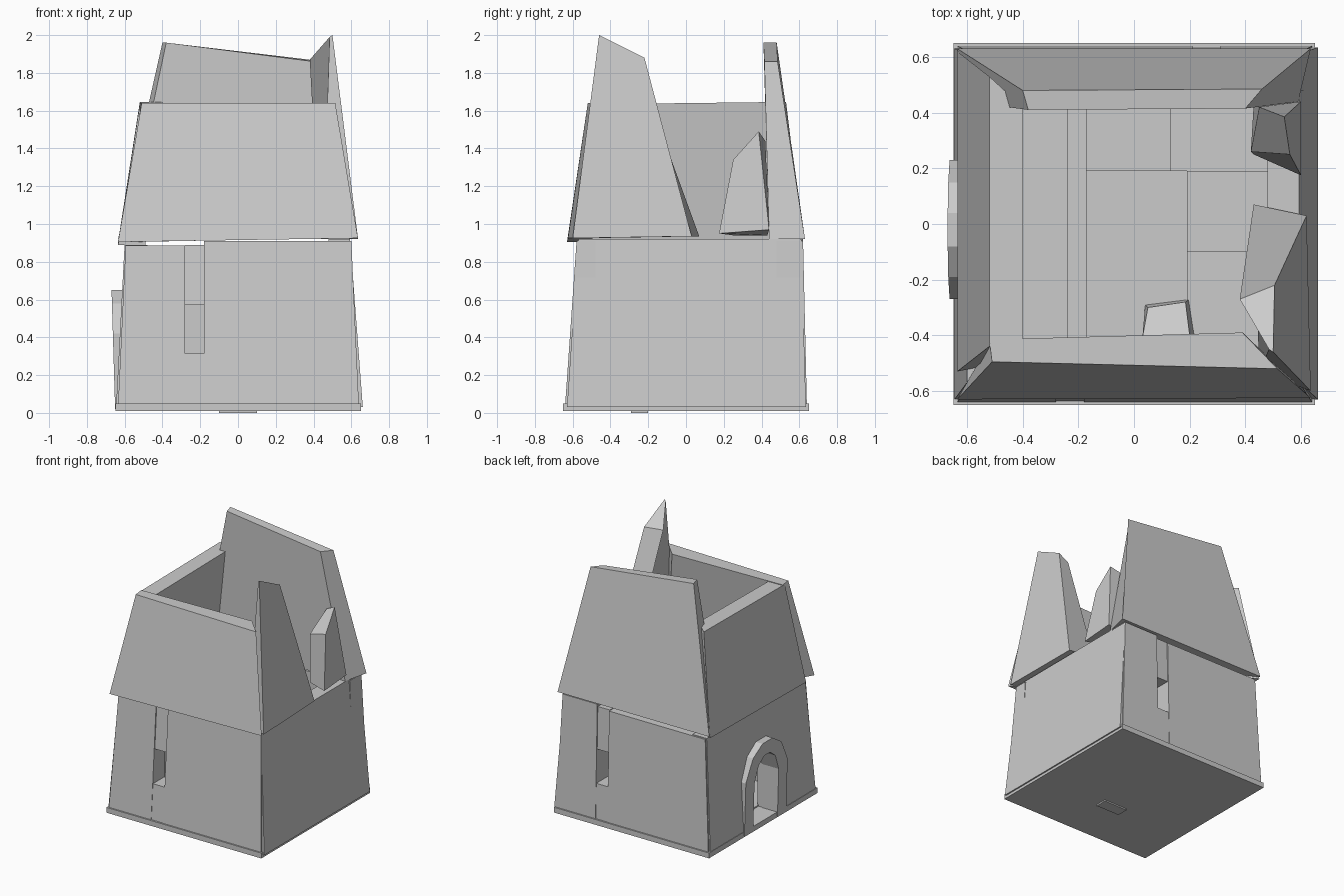
import bpy, bmesh

if "Cube" in bpy.data.objects:
    bpy.data.objects.remove(bpy.data.objects["Cube"])


def loft(name, ring_a, ring_b):
    """Solid between two matching rings of 3D points."""
    bm = bmesh.new()
    a = [bm.verts.new(p) for p in ring_a]
    b = [bm.verts.new(p) for p in ring_b]
    n = len(a)
    bm.faces.new(a)
    bm.faces.new(b[::-1])
    for i in range(n):
        j = (i + 1) % n
        bm.faces.new((a[i], b[i], b[j], a[j]))
    bmesh.ops.recalc_face_normals(bm, faces=bm.faces)
    me = bpy.data.meshes.new(name)
    bm.to_mesh(me)
    bm.free()
    ob = bpy.data.objects.new(name, me)
    bpy.context.collection.objects.link(ob)
    return ob


def box(name, x0, x1, y0, y1, z0, z1):
    ring = lambda z: [(x0, y0, z), (x1, y0, z), (x1, y1, z), (x0, y1, z)]
    return loft(name, ring(z0), ring(z1))


# outer wall distance from centre at z=0.04 and z=0.9
DEPTH = {"front": (.64, .58), "back": (.64, .62), "left": (.645, .6), "right": (.66, .595)}
INNER = .48


def place(side, u, d, z):
    return {"front": (u, -d, z), "back": (u, d, z),
            "left": (-d, u, z), "right": (d, u, z)}[side]


def block(name, side, low, high, z0, z1, push=0.0):
    """Battered wall block: low/high are its horizontal spans at z0/z1."""
    d0, d1 = DEPTH[side]
    out = lambda z: d0 + (d1 - d0) * (z - .04) / .86 + push
    pts = [(low[0], z0), (low[1], z0), (high[1], z1), (high[0], z1)]
    loft(name, [place(side, u, out(z), z) for u, z in pts],
         [place(side, u, INNER, z) for u, z in pts])


# base slab
box("base_slab", -.648, .65, -.65, .65, 0.01, .05)
box("base_pad", -.1, .1, -.29, -.2, 0, .02)

# lower front and back walls, each with a narrow window
for side, a, b in (("front", -.28, -.18), ("back", .21, .31)):
    block(side + "_wall_left", side, (-.635, a), (-.595, a), .04, .885)
    block(side + "_wall_right", side, (b, .64), (b, .6), .04, .91)
    block(side + "_window_sill", side, (a, b), (a, b), .04, .315, -.003)
    block(side + "_window_lintel", side, (a, b), (a, b), .57, .89, -.008)

# lower right wall
block("right_wall", "right", (-.63, .635), (-.57, .61), .03, .92)

# lower left wall with doorway
block("door_wall_front", "left", (-.63, -.17), (-.57, -.17), .04, .89)
block("door_wall_back", "left", (.13, .63), (.13, .61), .04, .89)
block("door_lintel", "left", (-.17, .13), (-.17, .13), .54, .88)

# faceted door arch
outer = [(.25, .02), (.25, .42), (.17, .58), (.06, .65)]
inner = [(.145, .02), (.145, .38), (.1, .5), (.035, .55)]
outer += [(-y, z) for y, z in outer[::-1]]
inner += [(-y, z) for y, z in inner[::-1]]
profile = [(y - .02, z) for y, z in outer + inner[::-1]]
loft("door_arch", [(-.65 - .03 * z, y, z) for y, z in profile],
     [(-.52, y, z) for y, z in profile])

# upper walls leaning inwards
loft("upper_front_wall",
     [(-.635, -.63, .905), (.635, -.625, .925), (.515, -.52, 1.64), (-.51, -.495, 1.64)],
     [(-.56, -.5, .905), (.5, -.5, .925), (.39, -.39, 1.64), (-.52, -.415, 1.64)])
loft("upper_left_wall",
     [(-.635, -.53, .89), (-.635, .62, .905), (-.52, .53, 1.645), (-.52, -.44, 1.635)],
     [(-.49, -.5, .89), (-.49, .55, .905), (-.4, .42, 1.645), (-.4, -.42, 1.635)])
loft("upper_back_wall",
     [(-.635, .63, .92), (.635, .63, .92), (.46, .485, 1.86), (-.4, .48, 1.96)],
     [(-.6, .44, .92), (.59, .44, .92), (.4, .415, 1.86), (-.38, .41, 1.96)])

# broken remains of the upper right wall
loft("upper_right_fragment",
     [(.635, -.6, .925), (.62, .03, .935), (.505, -.22, 1.88), (.5, -.46, 2.0)],
     [(.45, -.53, .925), (.43, .07, .935), (.38, -.27, 1.87), (.485, -.45, 1.99)])
loft("upper_right_shard",
     [(.6, .175, .95), (.6, .44, .97), (.54, .385, 1.49), (.56, .25, 1.34)],
     [(.43, .25, .94), (.43, .43, .94), (.45, .42, 1.44), (.42, .26, 1.3)])

# interior floor, plank and steps
box("floor", -.49, .49, -.49, .49, .04, .06)
box("floor_plank", -.24, -.17, -.48, .48, .05, .09)
box("step_low", .19, .48, -.48, -.1, .05, .08)
box("step_middle", .19, .48, -.1, .19, .05, .12)
box("step_high", .13, .48, .19, .48, .05, .1)
box("step_back", -.17, .13, .19, .48, .05, .075)

# fallen stone
loft("fallen_stone",
     [(.03, -.42, .05), (.22, -.4, .05), (.2, -.27, .05), (.04, -.29, .05)],
     [(.03, -.41, .2), (.2, -.4, .2), (.185, -.28, .16), (.05, -.3, .14)])
